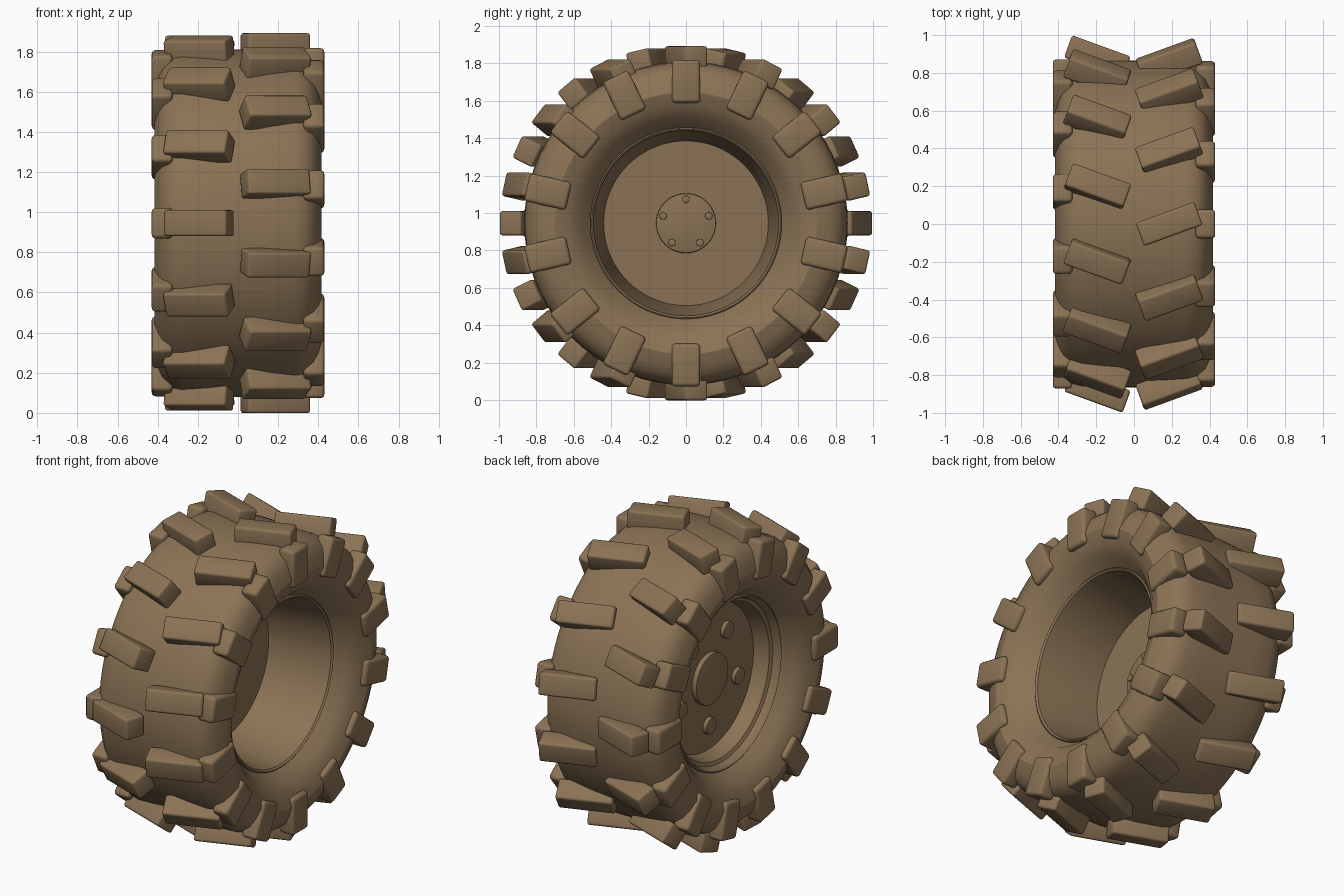
import bpy, bmesh, math
from mathutils import Matrix, Vector

if "Cube" in bpy.data.objects:
    bpy.data.objects.remove(bpy.data.objects["Cube"])

CZ = 0.945                 # axle height
LUGS = 14                  # lugs per row
STEP = 2 * math.pi / LUGS

brown = bpy.data.materials.new("earth_brown")
brown.diffuse_color = (0.258, 0.171, 0.091, 1)
brown.use_nodes = True
brown.node_tree.nodes["Principled BSDF"].inputs["Base Color"].default_value = brown.diffuse_color


def finish(bm, name, angle):
    bmesh.ops.recalc_face_normals(bm, faces=bm.faces)
    me = bpy.data.meshes.new(name)
    bm.to_mesh(me)
    bm.free()
    me.materials.append(brown)
    ob = bpy.data.objects.new(name, me)
    bpy.context.collection.objects.link(ob)
    ob.location.z = CZ
    bpy.ops.object.select_all(action='DESELECT')
    ob.select_set(True)
    bpy.context.view_layer.objects.active = ob
    bpy.ops.object.shade_smooth_by_angle(angle=math.radians(angle))
    return ob


def lathe(name, profile, segs=72, angle=32):
    """Revolve a closed (x, radius) profile around the axle."""
    bm = bmesh.new()
    rings = []
    for i in range(segs):
        a = 2 * math.pi * i / segs
        rings.append([bm.verts.new((x, r * math.cos(a), r * math.sin(a))) for x, r in profile])
    n = len(profile)
    for i in range(segs):
        p, q = rings[i], rings[(i + 1) % segs]
        for j in range(n):
            k = (j + 1) % n
            bm.faces.new((p[j], p[k], q[k], q[j]))
    return finish(bm, name, angle)


def discs(name, x0, x1, radius, spots, segs=32, bevel=0.006):
    """Short cylinders along the axle at the given (y, z) spots."""
    bm = bmesh.new()
    for y, z in spots:
        m = Matrix.Translation(((x0 + x1) / 2, y, z)) @ Matrix.Rotation(math.pi / 2, 4, 'Y')
        bmesh.ops.create_cone(bm, cap_ends=True, segments=segs, radius1=radius,
                              radius2=radius, depth=abs(x1 - x0), matrix=m)
    if bevel:
        rims = [e for e in bm.edges if any(len(f.verts) > 4 for f in e.link_faces)]
        bmesh.ops.bevel(bm, geom=rims, offset=bevel, segments=2, profile=0.5, affect='EDGES')
    return finish(bm, name, 40)


def lug_row(name, x, radius, size, start, slant, bevel):
    """A ring of rounded blocks; size is (axial, tangential, radial)."""
    bm = bmesh.new()
    for i in range(LUGS):
        a = start + i * STEP
        pos = Vector((x, radius * math.cos(a), radius * math.sin(a)))
        m = (Matrix.Translation(pos) @ Matrix.Rotation(slant, 4, 'Z')
             @ Matrix.Rotation(a - math.pi / 2, 4, 'X') @ Matrix.Diagonal((*size, 1)))
        bmesh.ops.create_cube(bm, size=1, matrix=m)
    bmesh.ops.bevel(bm, geom=bm.edges[:], offset=bevel, segments=3, profile=0.5, affect='EDGES')
    return finish(bm, name, 40)


def circle_spots(count, radius, start):
    return [(radius * math.cos(start + 2 * math.pi * i / count),
             radius * math.sin(start + 2 * math.pi * i / count)) for i in range(count)]


# Tyre carcass: crown, rounded shoulder, crisp side edge, dished inner sidewall
half = [(0.15, 0.865), (0.28, 0.86), (0.335, 0.845), (0.375, 0.81), (0.40, 0.76),
        (0.417, 0.70), (0.395, 0.63), (0.35, 0.565), (0.285, 0.52), (0.27, 0.505)]
lathe("tyre", half + [(-x, r) for x, r in reversed(half)])

# Wheel rim: lips at both ends and a barrel narrowing to the disc
lathe("rim", [(0.29, 0.512), (0.295, 0.505), (0.285, 0.495), (0.25, 0.49), (-0.10, 0.44),
              (-0.15, 0.44), (-0.24, 0.465), (-0.25, 0.485), (-0.285, 0.495),
              (-0.295, 0.505), (-0.29, 0.512)])

# Wheel disc, hubs and bolts
discs("wheel_disc", -0.15, -0.10, 0.445, [(0, 0)], 72, 0)
discs("inner_hub", -0.11, -0.08, 0.16, [(0, 0)], 40)
discs("inner_hub_bolts", -0.09, -0.07, 0.02, circle_spots(5, 0.128, math.pi / 2), 16, 0.003)
discs("outer_hub", -0.18, -0.14, 0.155, [(0, 0)], 40)
discs("outer_bolts", -0.175, -0.14, 0.05, circle_spots(5, 0.29, -math.pi / 2), 24)

# Tread and shoulder lugs; the two sides are staggered by half a step
for label, side, start in (("right", 1, math.pi / 2), ("left", -1, 0.0)):
    x = 0.186 if side > 0 else -0.194
    lug_row(label + "_tread_lugs", x, 0.884, (0.33, 0.13, 0.125),
            start, side * math.radians(20), 0.014)
    lug_row(label + "_shoulder_lugs", side * 0.378, 0.758, (0.104, 0.152, 0.228),
            start, 0, 0.02)
